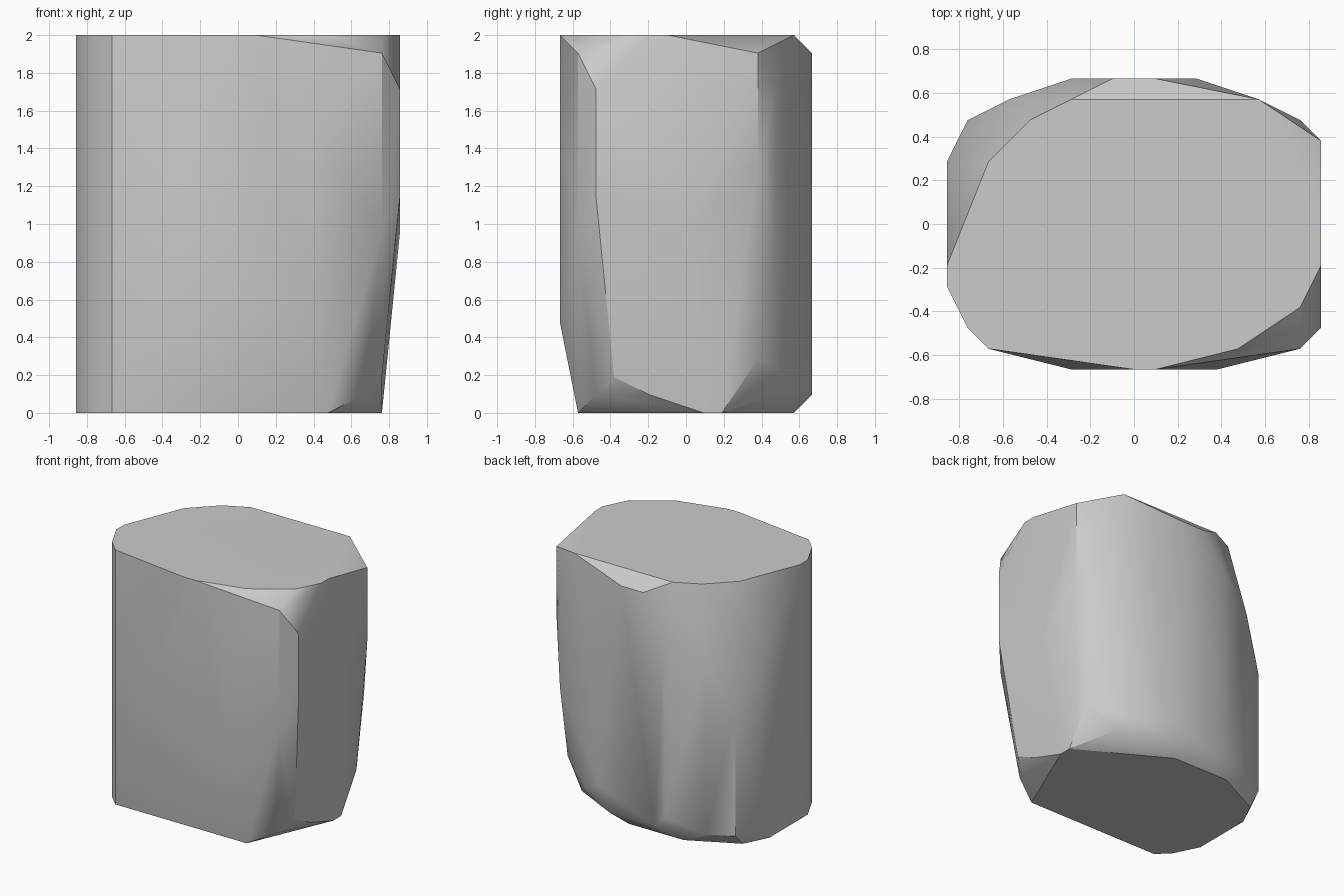
import bpy
import bmesh
import math

# Remove only the default object
default = bpy.data.objects.get("Cube")
if default:
    bpy.data.objects.remove(default, do_unlink=True)

# All corners sit on a regular grid: the body is 18 x 14 x 21 cells
CELL = 2 / 21


def ring(height, *corners):
    """Corners of a flat outline at one height."""
    return [(x, y, height) for x, y in corners]


def column(x, y, low, high):
    """Two ends of an upright edge."""
    return [(x, y, low), (x, y, high)]


# Flat top outline, counter-clockwise from the left side
top_outline = ring(21, (9, -2), (9, -1), (6, 6), (-3, 6), (-5, 5), (-7, 3),
                   (-9, -2), (-9, -3), (-8, -5), (-7, -6),
                   (0, -7), (1, -7), (5, -6), (8, -4))

# Flat base outline
base_outline = ring(0, (5, -6), (8, 1), (8, 2), (1, 6), (-4, 6), (-8, 4),
                    (-9, 2), (-9, -3), (-8, -5), (-7, -6))

# Bevelled corners just under the top and just above the base
upper_bevel = ring(20, (9, 4), (8, -6), (1, 7), (-1, 7))
lower_bevel = ring(1, (7, -5), (8, -2), (-2, 7), (2, 7), (6, 5))

# Upright edges around the back
back_edges = (column(8, 5, 9, 18) + column(3, 7, 3, 16)
              + column(-3, 7, 2, 17) + column(-6, 6, 1, 15)
              + column(-8, 5, 1, 11) + column(-9, 3, 1, 15))

# Upright edges around the front and the left side
front_edges = (column(-3, -7, 5, 12) + column(4, -7, 5, 16)
               + column(8, -6, 10, 19) + column(9, -5, 12, 18)
               + column(9, 4, 14, 19) + column(8, 4, 3, 5)
               + [(8, -4, 2), (9, 0, 10), (5, 6, 2)])

# Wrap one closed convex skin around the corners
bm = bmesh.new()
for group in (top_outline, base_outline, upper_bevel, lower_bevel,
              back_edges, front_edges):
    for x, y, z in group:
        bm.verts.new((x * CELL, y * CELL, z * CELL))
bmesh.ops.remove_doubles(bm, verts=bm.verts[:], dist=CELL / 10)
hull = bmesh.ops.convex_hull(bm, input=bm.verts[:])
unused = {v for v in hull["geom_interior"] + hull["geom_unused"]
          if isinstance(v, bmesh.types.BMVert)}
bmesh.ops.delete(bm, geom=list(unused), context="VERTS")

# Merge coplanar triangles into clean flat faces
bmesh.ops.dissolve_limit(bm, angle_limit=math.radians(1),
                         verts=bm.verts[:], edges=bm.edges[:])
bmesh.ops.recalc_face_normals(bm, faces=bm.faces[:])

mesh = bpy.data.meshes.new("faceted_block")
bm.to_mesh(mesh)
bm.free()
block = bpy.data.objects.new("faceted_block", mesh)
bpy.context.collection.objects.link(block)

# Plain grey surface
grey = bpy.data.materials.new("plain_grey")
grey.use_nodes = True
colour = (0.6, 0.6, 0.6, 1)
grey.diffuse_color = colour
grey.node_tree.nodes["Principled BSDF"].inputs["Base Color"].default_value = colour
mesh.materials.append(grey)

# Soft sides with crisp rims
bpy.ops.object.select_all(action="DESELECT")
block.select_set(True)
bpy.context.view_layer.objects.active = block
bpy.ops.object.shade_smooth_by_angle(angle=math.radians(30))
